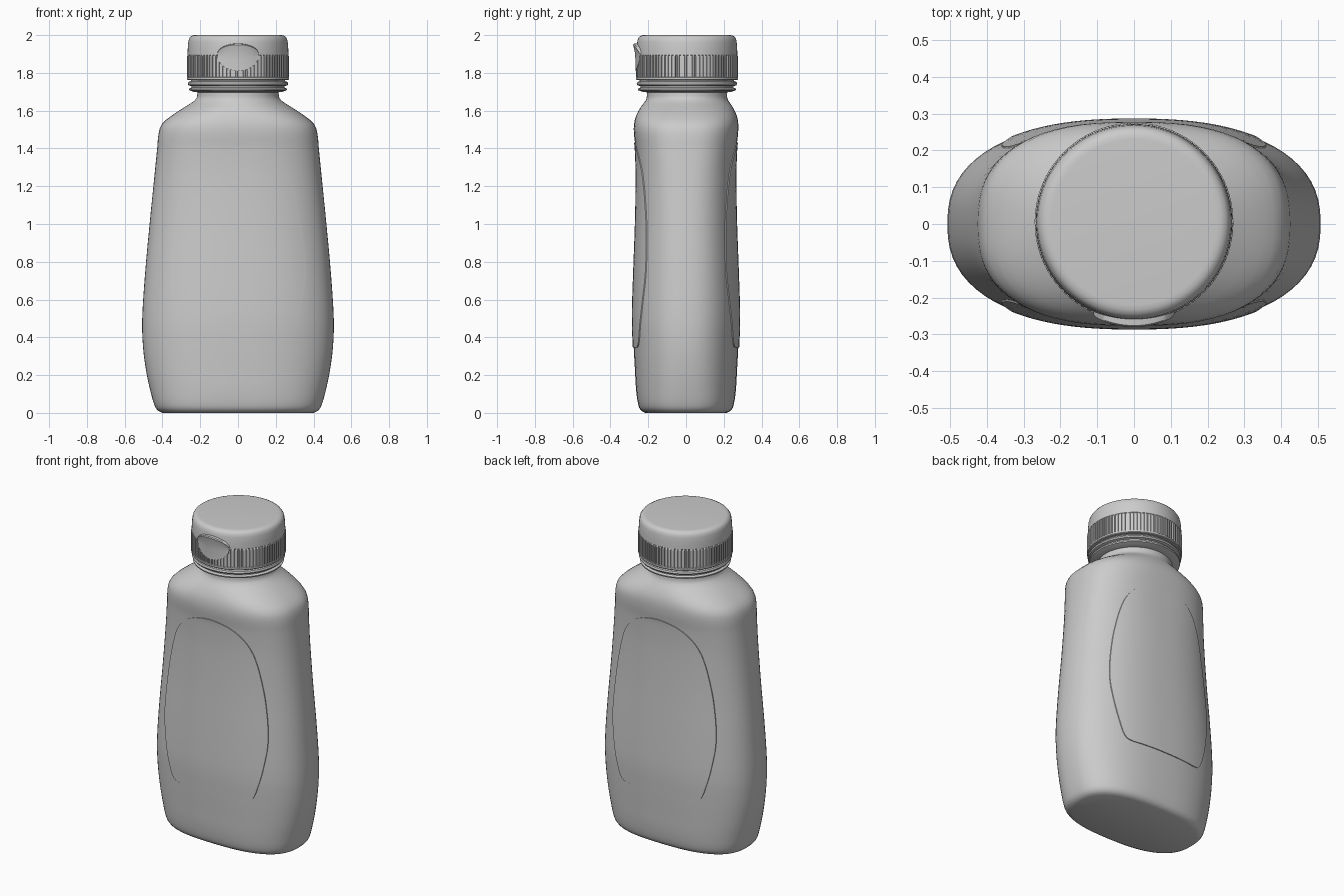
import bpy, bmesh, math

if "Cube" in bpy.data.objects:
    bpy.data.objects.remove(bpy.data.objects["Cube"], do_unlink=True)

grey = bpy.data.materials.new("plain_grey")
grey.use_nodes = True
grey.diffuse_color = (0.6, 0.6, 0.6, 1)
grey.node_tree.nodes["Principled BSDF"].inputs["Base Color"].default_value = (0.6, 0.6, 0.6, 1)

CAP_Y = 0.005  # the neck and cap sit slightly behind the centre


def finish(bm, name, angle=35):
    bmesh.ops.recalc_face_normals(bm, faces=bm.faces)
    me = bpy.data.meshes.new(name)
    bm.to_mesh(me)
    bm.free()
    me.materials.append(grey)
    ob = bpy.data.objects.new(name, me)
    bpy.context.collection.objects.link(ob)
    bpy.ops.object.select_all(action='DESELECT')
    ob.select_set(True)
    bpy.context.view_layer.objects.active = ob
    bpy.ops.object.shade_smooth_by_angle(angle=math.radians(angle))
    return ob


def loft(rings, name, closed=True, caps=True, angle=35):
    """Skin a list of rings that all have the same number of points."""
    bm = bmesh.new()
    vs = [[bm.verts.new(p) for p in r] for r in rings]
    n = len(vs[0])
    for a, b in zip(vs, vs[1:]):
        for i in range(n if closed else n - 1):
            j = (i + 1) % n
            bm.faces.new((a[i], a[j], b[j], b[i]))
    if caps:
        bm.faces.new(vs[0][::-1])
        bm.faces.new(vs[-1])
    return finish(bm, name, angle)


def circle(r, z, n=96):
    return [(r * math.cos(2 * math.pi * i / n), CAP_Y + r * math.sin(2 * math.pi * i / n), z)
            for i in range(n)]


def spline(keys, t):
    """Catmull-Rom style lookup of rows keyed by their first value."""
    t = min(max(t, keys[0][0]), keys[-1][0])
    i = next(k for k in range(len(keys) - 1) if t <= keys[k + 1][0])
    k0, k1, k2, k3 = (keys[max(i - 1, 0)], keys[i], keys[i + 1], keys[min(i + 2, len(keys) - 1)])
    h = k2[0] - k1[0]
    u = (t - k1[0]) / h
    out = []
    for c in range(1, len(k1)):
        m1 = (k2[c] - k0[c]) / (k2[0] - k0[0]) * h
        m2 = (k3[c] - k1[c]) / (k3[0] - k1[0]) * h
        out.append((2*u**3 - 3*u*u + 1) * k1[c] + (u**3 - 2*u*u + u) * m1
                   + (3*u*u - 2*u**3) * k2[c] + (u**3 - u*u) * m2)
    return out


# Bottle cross-sections: height, half width, half depth, squareness
BODY = [(0.0, 0.40, 0.215, 2.6), (0.012, 0.425, 0.238, 2.6), (0.04, 0.442, 0.252, 2.6),
        (0.12, 0.465, 0.264, 2.5), (0.22, 0.486, 0.270, 2.45), (0.35, 0.503, 0.277, 2.4),
        (0.50, 0.507, 0.282, 2.4), (0.75, 0.491, 0.275, 2.4), (1.0, 0.468, 0.266, 2.4),
        (1.25, 0.443, 0.262, 2.5), (1.40, 0.428, 0.267, 2.6), (1.48, 0.420, 0.276, 2.6),
        (1.53, 0.402, 0.276, 2.6), (1.575, 0.350, 0.266, 2.5), (1.62, 0.281, 0.243, 2.2),
        (1.655, 0.228, 0.218, 2.0), (1.68, 0.216, 0.212, 2.0), (1.73, 0.216, 0.212, 2.0)]


def body_ring(z, n=72):
    a, b, e = spline(BODY, z)
    off = CAP_Y * min(max((z - 1.5) / 0.15, 0), 1)
    ring = []
    for i in range(n):
        c, s = math.cos(2 * math.pi * i / n), math.sin(2 * math.pi * i / n)
        ring.append((math.copysign(a * abs(c) ** (2 / e), c),
                     off + math.copysign(b * abs(s) ** (2 / e), s), z))
    return ring


def body_depth(x, z):
    a, b, e = spline(BODY, z)
    return b * max(1 - abs(x / a) ** e, 0) ** (1 / e)


heights = []
for (z0, *_), (z1, *_) in zip(BODY, BODY[1:]):
    steps = 4 if z1 - z0 > 0.06 else 2
    heights += [z0 + (z1 - z0) * k / steps for k in range(steps)]
heights.append(BODY[-1][0])
loft([body_ring(z) for z in heights], "bottle_body")

# Label panels: outline as height and half width, wrapped on the body
LABEL = [(0.345, 0.22), (0.352, 0.255), (0.375, 0.28), (0.43, 0.303), (0.55, 0.335),
         (0.74, 0.36), (0.95, 0.343), (1.1, 0.317), (1.24, 0.28), (1.32, 0.24),
         (1.38, 0.18), (1.415, 0.11), (1.428, 0.05), (1.432, 0.012)]
label_z = [z0 + (z1 - z0) * k / 3 for (z0, _), (z1, _) in zip(LABEL, LABEL[1:]) for k in range(3)]
label_z.append(LABEL[-1][0])
for side, name in ((-1, "front_label_panel"), (1, "back_label_panel")):
    bm = bmesh.new()
    N = 24
    grid = []
    for z in label_z:
        w = spline(LABEL, z)[0]
        xs = [w * (2 * i / N - 1) for i in range(N + 1)]
        grid.append([bm.verts.new((x, side * (body_depth(x, z) + 0.005), z)) for x in xs])
    for a, b in zip(grid, grid[1:]):
        for i in range(N):
            bm.faces.new((a[i], a[i + 1], b[i + 1], b[i]))
    # rim turned in towards the body
    rim = [e for e in bm.edges if e.is_boundary]
    new = bmesh.ops.extrude_edge_only(bm, edges=rim)["geom"]
    for v in new:
        if isinstance(v, bmesh.types.BMVert):
            v.co.y -= side * 0.008
    finish(bm, name)

# Neck flange and tamper ring under the cap
loft([circle(r, z) for r, z in [(0.20, 1.695), (0.235, 1.70), (0.258, 1.708), (0.260, 1.716),
                                (0.246, 1.722), (0.246, 1.730), (0.262, 1.734),
                                (0.266, 1.742), (0.262, 1.752), (0.25, 1.756),
                                (0.25, 1.775)]], "neck_ring")

# Cap with a softly rounded top edge
loft([circle(r, z) for r, z in [(0.25, 1.762), (0.266, 1.762), (0.270, 1.766), (0.270, 1.776),
                                (0.2635, 1.779), (0.2635, 1.892), (0.267, 1.895),
                                (0.266, 1.93), (0.263, 1.965), (0.259, 1.982),
                                (0.251, 1.993), (0.238, 1.999), (0.225, 2.0)]], "cap")

# Grip ribs around the cap
RIBS = 84


def rib_ring(z, r_out, r_in=0.261):
    pts = []
    for i in range(RIBS):
        for f, r in ((0.0, r_in), (0.35, r_in), (0.45, r_out), (0.9, r_out)):
            t = 2 * math.pi * (i + f) / RIBS
            pts.append((r * math.cos(t), CAP_Y + r * math.sin(t), z))
    return pts


loft([rib_ring(1.777, 0.270), rib_ring(1.888, 0.270), rib_ring(1.895, 0.266)],
     "cap_grip_ribs", caps=False, angle=25)

# Thumb tab: a lip on top with a scooped shield below
STEPS = 24
rows = [[] for _ in range(6)]
for i in range(STEPS + 1):
    t = math.pi * i / STEPS
    x, s = 0.11 * math.cos(t), math.sin(t)
    wall = CAP_Y - math.sqrt(0.271 ** 2 - x * x)
    crest, low = 1.90 + 0.053 * s, 1.895 - 0.085 * s
    lip = wall - 0.014 * s ** 0.5
    rows[0].append((x, wall + 0.03, crest + 0.004 * s))
    rows[1].append((x, lip + 0.004, crest + 0.002 * s))
    rows[2].append((x, lip, crest - 0.004 * s))
    rows[3].append((x, wall - 0.006 * s, crest * 0.75 + low * 0.25))
    rows[4].append((x, wall - 0.002 * s, crest * 0.45 + low * 0.55))
    rows[5].append((x, wall - 0.002, low))
rows.append([(x, y + 0.02, z) for x, y, z in rows[5]])
loft(rows, "cap_thumb_tab", closed=False, caps=False)
